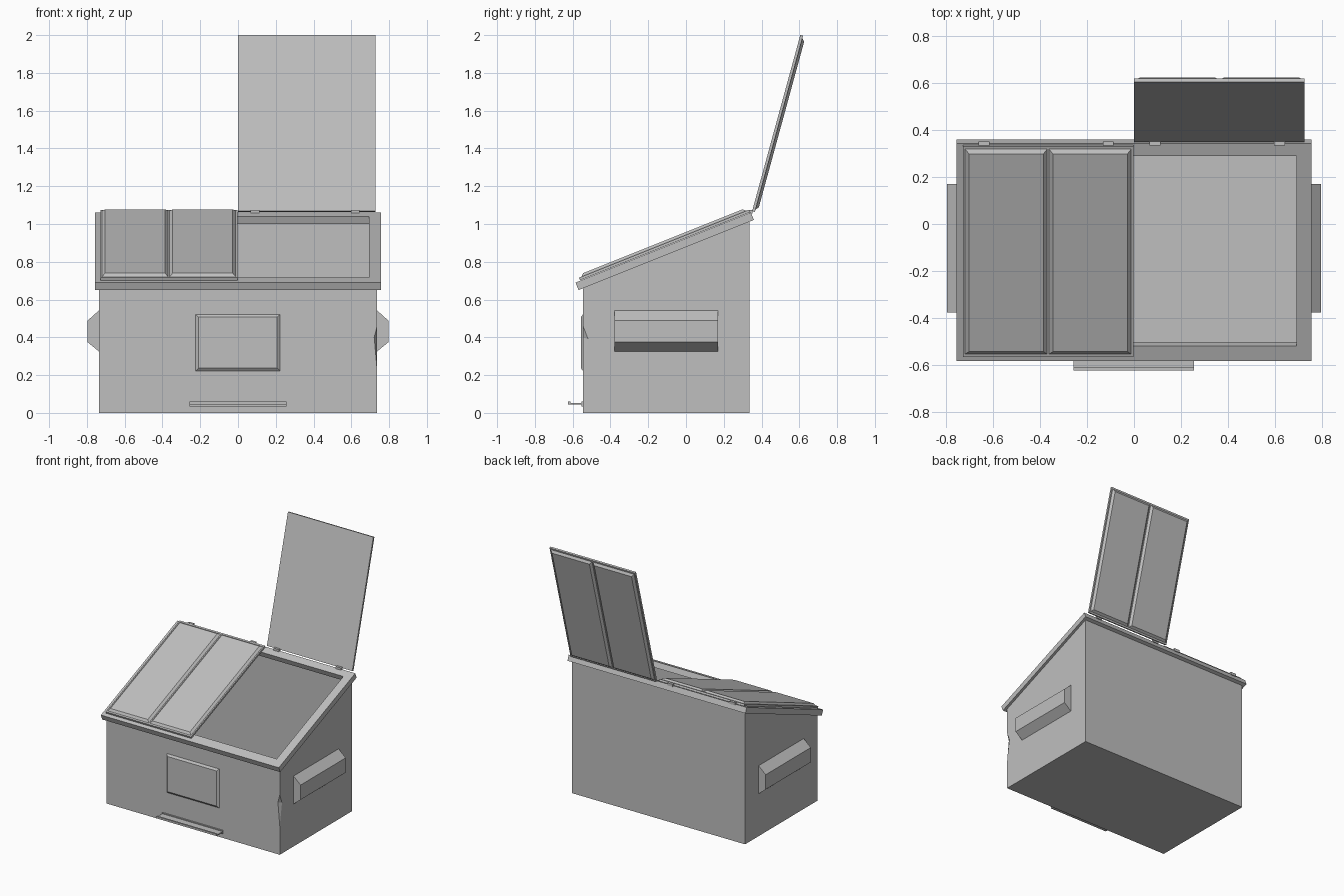
import bpy, bmesh
from math import atan2, cos, sin
from mathutils import Matrix, Vector

cube = bpy.data.objects.get("Cube")
if cube:
    bpy.data.objects.remove(cube, do_unlink=True)

grey = bpy.data.materials.new("painted grey steel")
grey.use_nodes = True
grey.diffuse_color = (0.52, 0.52, 0.52, 1)
grey.node_tree.nodes["Principled BSDF"].inputs["Base Color"].default_value = (0.52, 0.52, 0.52, 1)


def finish(name, bm, matrix=Matrix()):
    bmesh.ops.recalc_face_normals(bm, faces=bm.faces)
    mesh = bpy.data.meshes.new(name)
    bm.to_mesh(mesh)
    bm.free()
    mesh.materials.append(grey)
    ob = bpy.data.objects.new(name, mesh)
    ob.matrix_world = matrix
    bpy.context.collection.objects.link(ob)
    return ob


def add_block(bm, centre, size, chamfer=0):
    """Box standing on its centre point, with the top drawn in by the chamfer."""
    w, l, h = size
    made = bmesh.ops.create_cube(bm, size=1)["verts"]
    for v in made:
        top = v.co.z > 0
        inset = 2 * chamfer if top else 0
        v.co = Vector(centre) + Vector((v.co.x * 2 * (w - inset) / 2,
                                        v.co.y * 2 * (l - inset) / 2,
                                        h if top else 0))


def add_prism(bm, outline, x0, x1):
    """Extrude a (y, z) outline along x."""
    face = bm.faces.new([bm.verts.new((x0, y, z)) for y, z in outline])
    out = bmesh.ops.extrude_face_region(bm, geom=[face])["geom"]
    bmesh.ops.translate(bm, vec=(x1 - x0, 0, 0),
                        verts=[g for g in out if isinstance(g, bmesh.types.BMVert)])


def axes(x, y, z, origin):
    return Matrix.Translation(origin) @ Matrix((x, y, z)).transposed().to_4x4()


# Main dimensions
HALF, FRONT, BACK = 0.737, -0.545, 0.335
LOW, HIGH = 0.67, 1.022
slope = atan2(0.4, 1)
up_slope = Vector((0, cos(slope), sin(slope)))
slope_normal = Vector((0, -sin(slope), cos(slope)))

# Open-topped bin with a dent in one front corner
bm = bmesh.new()
fl, fr, br, bl = [bm.verts.new((x, y, 0)) for x, y in
                  ((-HALF, FRONT), (HALF, FRONT), (HALF, BACK), (-HALF, BACK))]
tfl, tfr, tbr, tbl = [bm.verts.new((v.co.x, v.co.y, LOW if v.co.y < 0 else HIGH))
                      for v in (fl, fr, br, bl)]
dent_low = bm.verts.new((HALF, FRONT, 0.22))
dent_high = bm.verts.new((HALF, FRONT, 0.46))
dent_front = bm.verts.new((HALF - 0.016, FRONT, 0.4))
dent_side = bm.verts.new((HALF, FRONT + 0.027, 0.39))
for loop in ((fl, fr, br, bl), (bl, br, tbr, tbl), (fl, bl, tbl, tfl),
             (fl, fr, dent_low, dent_front, dent_high, tfr, tfl),
             (fr, br, tbr, tfr, dent_high, dent_side, dent_low),
             (dent_low, dent_side, dent_front), (dent_front, dent_side, dent_high)):
    bm.faces.new(loop)
body = finish("bin_body", bm)
wall = body.modifiers.new("wall thickness", "SOLIDIFY")
wall.thickness = 0.008
wall.offset = -1

# Sloping rim around the opening
bm = bmesh.new()
outer = [bm.verts.new(p) for p in ((-0.757, 0, 0), (0.757, 0, 0), (0.757, 1, 0), (-0.757, 1, 0))]
inner = [bm.verts.new(p) for p in ((-0.693, 0.07, 0), (0.693, 0.07, 0),
                                   (0.693, 0.943, 0), (-0.693, 0.943, 0))]
ring = [bm.faces.new((outer[i], outer[(i + 1) % 4], inner[(i + 1) % 4], inner[i]))
        for i in range(4)]
out = bmesh.ops.extrude_face_region(bm, geom=ring)["geom"]
bmesh.ops.translate(bm, vec=(0, 0, -0.043),
                    verts=[g for g in out if isinstance(g, bmesh.types.BMVert)])
finish("top_rim", bm, axes(Vector((1, 0, 0)), up_slope, slope_normal, (0, -0.585, 0.69)))


# Lids: flat sheet with two raised chamfered panels, local y runs from the hinge
def lid(name, along, normal, hinge):
    length = 0.967
    bm = bmesh.new()
    add_block(bm, (0, length / 2, 0), (0.726, length, 0.015))
    for x in (-0.179, 0.179):
        add_block(bm, (x, length / 2, 0.015), (0.35, length - 0.026, 0.014), 0.016)
    finish(name, bm, axes(Vector((-1, 0, 0)), along, normal, hinge))


lid("closed_lid", -up_slope, slope_normal, Vector((-0.366, 0.337, 1.061)))
tilt = atan2(0.932, 0.255)
lid("open_lid", Vector((0, cos(tilt), sin(tilt))), Vector((0, sin(tilt), -cos(tilt))),
    Vector((0.364, 0.35, 1.068)))

# Hinge knuckles
bm = bmesh.new()
for x in (-0.64, -0.11, 0.09, 0.62):
    add_block(bm, (x, 0.343, 1.055), (0.046, 0.018, 0.02))
finish("lid_hinges", bm)

# Lifting pockets on both sides
for side, name in ((1, "left_lift_pocket"), (-1, "right_lift_pocket")):
    bm = bmesh.new()
    profile = ((0.73, 0.548), (0.797, 0.488), (0.797, 0.375), (0.73, 0.32))
    face = bm.faces.new([bm.verts.new((side * x, -0.378, z)) for x, z in profile])
    out = bmesh.ops.extrude_face_region(bm, geom=[face])["geom"]
    bmesh.ops.translate(bm, vec=(0, 0.548, 0),
                        verts=[g for g in out if isinstance(g, bmesh.types.BMVert)])
    finish(name, bm)

# Raised plate on the front
bm = bmesh.new()
add_block(bm, (0, 0, 0), (0.447, 0.3, 0.012), 0.015)
finish("front_plate", bm, axes(Vector((1, 0, 0)), Vector((0, 0, 1)), Vector((0, -1, 0)),
                               (-0.001, FRONT, 0.372)))

# Foot ledge with a small lip and mounting strip
bm = bmesh.new()
add_prism(bm, ((-0.545, 0.034), (-0.553, 0.034), (-0.553, 0.045), (-0.625, 0.045),
               (-0.625, 0.06), (-0.612, 0.06), (-0.612, 0.053), (-0.553, 0.053),
               (-0.553, 0.06), (-0.545, 0.06)), -0.258, 0.256)
finish("front_ledge", bm)
